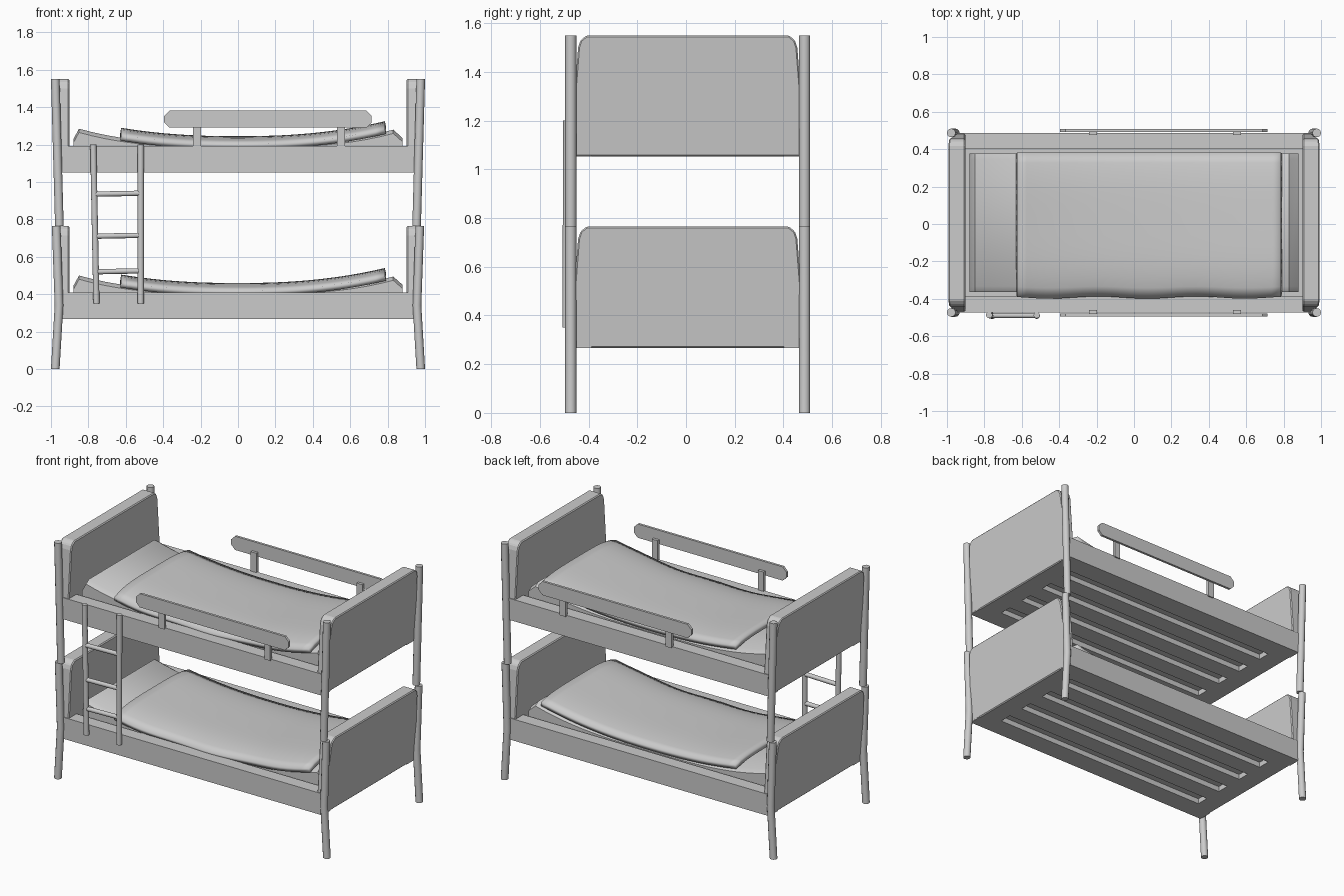
import bpy, bmesh, math
from mathutils import Vector

if "Cube" in bpy.data.objects:
    bpy.data.objects.remove(bpy.data.objects["Cube"])

YC = 0.007      # bed centre line in y
STEP = 0.785    # height offset of the upper bed


def finish(name, bm, smooth=True, bevel=0):
    bmesh.ops.recalc_face_normals(bm, faces=bm.faces[:])
    me = bpy.data.meshes.new(name)
    bm.to_mesh(me)
    bm.free()
    ob = bpy.data.objects.new(name, me)
    bpy.context.collection.objects.link(ob)
    if bevel:
        mod = ob.modifiers.new("Bevel", 'BEVEL')
        mod.width, mod.segments = bevel, 1
    if smooth:
        bpy.context.view_layer.objects.active = ob
        ob.select_set(True)
        bpy.ops.object.shade_smooth_by_angle(angle=math.radians(35))
        ob.select_set(False)
    return ob


def box(name, x, y, z):
    bm = bmesh.new()
    bmesh.ops.create_cube(bm, size=1)
    for v in bm.verts:
        v.co = [r[0] + (c + 0.5) * (r[1] - r[0]) for c, r in zip(v.co, (x, y, z))]
    return finish(name, bm, smooth=False)


def loft(bm, rings):
    """Skin a list of closed point rings and cap both ends."""
    rows = [[bm.verts.new(p) for p in ring] for ring in rings]
    n = len(rows[0])
    for a, b in zip(rows, rows[1:]):
        for i in range(n):
            bm.faces.new((a[i], a[(i + 1) % n], b[(i + 1) % n], b[i]))
    bm.faces.new(rows[0])
    bm.faces.new(rows[-1])


def tube(name, pts, r, level=False, n=12):
    """Round bar along pts; level keeps its cross-sections horizontal."""
    pts = [Vector(p) for p in pts]
    axis = Vector((0, 0, 1)) if level else pts[-1] - pts[0]
    q = axis.to_track_quat('Z', 'Y')
    ring = [q @ Vector((r * math.cos(t), r * math.sin(t), 0))
            for t in (2 * math.pi * i / n for i in range(n))]
    bm = bmesh.new()
    loft(bm, [[p + c for c in ring] for p in pts])
    return finish(name, bm)


def end_board(name, s, dz):
    # tapered, clipped outline that leans outward toward the top
    half = [(0.478, 0.267), (0.478, 0.36), (0.45, 0.715), (0.44, 0.745), (0.415, 0.765)]
    outline = half + [(-y, z) for y, z in reversed(half)]
    rings = []
    for side in range(2):
        rings.append([(s * (0.902 if side else 0.945 + 0.047 * (z - 0.267) / 0.498),
                       YC + y, z + dz) for y, z in outline])
    bm = bmesh.new()
    loft(bm, rings)
    return finish(name, bm, smooth=False, bevel=0.006)


def mattress(name, dz):
    # sagging slab with chamfered ends, resting on the slats
    rings = []
    for i in range(25):
        x = -0.85 + 1.68 * i / 24
        rings.append((x, 0.42 + 0.08 * abs(x / 0.85) ** 3))
    rings = [(-0.88, 0.445)] + rings + [(0.88, 0.45)]
    bm = bmesh.new()
    loft(bm, [[(x, YC + y, dz + (t if k == 2 else t - 0.02 if k == 1 else 0.302))
               for y, k in ((-0.37, 0), (-0.37, 1), (-0.34, 2), (0.34, 2), (0.37, 1), (0.37, 0))]
              for x, t in rings])
    return finish(name, bm)


def blanket(name, dz):
    # curved sheet, turned up at both ends and dropping at the long edges
    bm = bmesh.new()
    bmesh.ops.create_grid(bm, x_segments=28, y_segments=14, size=1)
    for v in bm.verts:
        u, w = v.co.x, v.co.y
        x = 0.08 + 0.705 * u
        up = 0.08 * (x / 0.785) ** 2.3 if x > 0 else 0.045 * (-x / 0.625) ** 2.3
        drop = (0.04 if w < 0 else 0.025) * abs(w) ** 4
        wave = 0.006 * math.cos((x - 0.07) * 12) * max(0, -w) ** 3
        v.co = (x, -0.005 + 0.388 * w - wave, dz + 0.46 + up - drop)
    ob = finish(name, bm)
    mod = ob.modifiers.new("Thickness", 'SOLIDIFY')
    mod.thickness, mod.offset = 0.03, -1
    return ob


# two stacked beds
for level, dz in (("lower", 0), ("upper", STEP)):
    slat_z = (0.267 + dz, 0.305 + dz)
    for side, s in (("left", -1), ("right", 1)):
        end_board(f"{level}_{side}_end_board", s, dz)
        # legs bend at the bed; the upper ones stand on the lower ones
        xs, foot = ((0.977, 0.957, 0.972), 0) if level == "lower" else ((0.955, 0.965, 0.977), -0.02)
        for face, t in (("front", -1), ("back", 1)):
            tube(f"{level}_{side}_{face}_leg",
                 [(s * x, YC + t * 0.48, z + dz)
                  for x, z in zip(xs, (foot, 0.34, 0.765))], 0.023, level=True)
        # cross piece closing the slot ends
        box(f"{level}_{side}_slat_support", sorted((s * 0.81, s * 0.92)),
            (YC - 0.41, YC + 0.41), slat_z)
    for face, t in (("front", -1), ("back", 1)):
        box(f"{level}_{face}_side_rail", (-0.945, 0.945),
            sorted((YC + t * 0.395, YC + t * 0.48)), (0.267 + dz, 0.408 + dz))
    # slats running lengthwise
    for i in range(5):
        y = YC + (i - 2) * 0.2
        box(f"{level}_slat_{i + 1}", (-0.82, 0.82), (y - 0.058, y + 0.058), slat_z)
    mattress(f"{level}_mattress", dz)
    blanket(f"{level}_blanket", dz)

# guard rails on both sides of the upper bed
for face, t in (("front", -1), ("back", 1)):
    cx, cz, hx, hz, c = 0.16, 1.336, 0.555, 0.045, 0.028
    quarter = [(hx, hz - c), (hx - c, hz)]
    outline = (quarter + [(-a, b) for a, b in reversed(quarter)]
               + [(-a, -b) for a, b in quarter] + [(a, -b) for a, b in reversed(quarter)])
    bm = bmesh.new()
    loft(bm, [[(cx + a, YC + t * y, cz + b) for a, b in outline] for y in (0.486, 0.502)])
    finish(f"{face}_guard_board", bm, smooth=False)
    for i, x in enumerate((-0.22, 0.55)):
        box(f"{face}_guard_post_{i + 1}", (x - 0.021, x + 0.021),
            sorted((YC + t * 0.468, YC + t * 0.488)), (1.185, 1.32))

# ladder
tube("ladder_left_pole", [(-0.757, -0.491, 0.35), (-0.774, -0.487, 1.2)], 0.017)
tube("ladder_right_pole", [(-0.52, -0.491, 0.35), (-0.52, -0.487, 1.2)], 0.017)
for i, z in enumerate((0.525, 0.715, 0.94)):
    tube(f"ladder_rung_{i + 1}", [(-0.762, -0.489, z - 0.005), (-0.52, -0.489, z)], 0.014)
